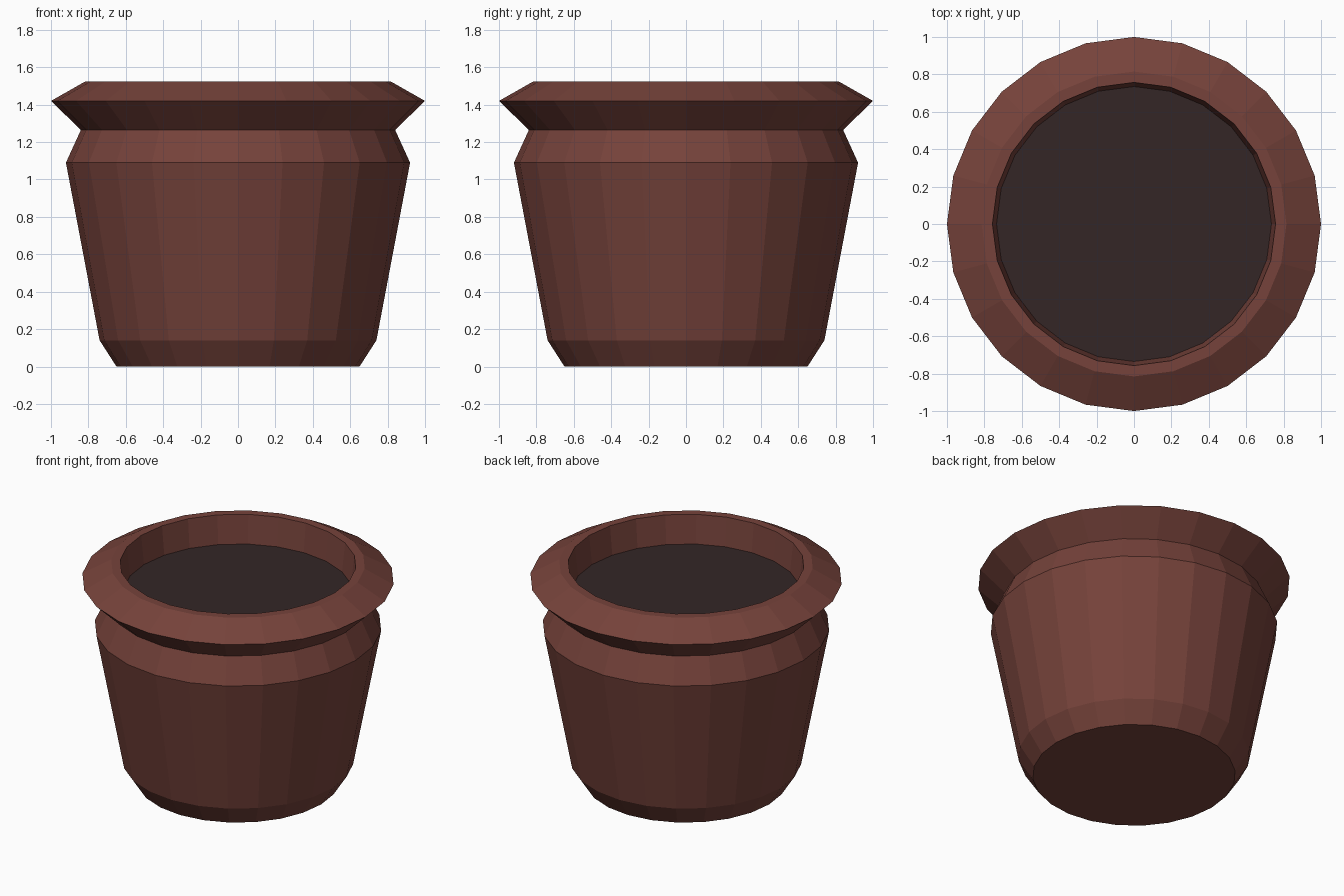
import bpy
import bmesh
from math import cos, sin, tau

SIDES = 24

cube = bpy.data.objects.get("Cube")
if cube:
    bpy.data.objects.remove(cube, do_unlink=True)


def make_material(name, rgb):
    mat = bpy.data.materials.new(name)
    mat.use_nodes = True
    mat.diffuse_color = (*rgb, 1)
    mat.node_tree.nodes["Principled BSDF"].inputs["Base Color"].default_value = (*rgb, 1)
    return mat


def lathe(name, profile, mat, cap_start=False, cap_end=False):
    """Turn a (radius, height) profile around z, with optional flat caps."""
    bm = bmesh.new()
    rings = [[bm.verts.new((r * cos(tau * i / SIDES), r * sin(tau * i / SIDES), z))
              for i in range(SIDES)] for r, z in profile]
    for low, high in zip(rings, rings[1:]):
        for i in range(SIDES):
            j = (i + 1) % SIDES
            bm.faces.new((low[i], low[j], high[j], high[i]))
    if cap_start:
        bm.faces.new(rings[0][::-1])
    if cap_end:
        bm.faces.new(rings[-1])
    mesh = bpy.data.meshes.new(name)
    bm.to_mesh(mesh)
    bm.free()
    mesh.materials.append(mat)
    obj = bpy.data.objects.new(name, mesh)
    bpy.context.collection.objects.link(obj)
    return obj


clay = make_material("red brown clay", (0.18, 0.055, 0.043))
earth = make_material("dark soil", (0.033, 0.019, 0.019))

SOIL_RADIUS, SOIL_HEIGHT = 0.735, 1.325

# Pot: base, tapered body, shoulder, neck, flared rim and inner wall
lathe("pot", [(0.65, 0), (0.74, 0.14), (0.92, 1.09), (0.84, 1.265),
              (1.0, 1.42), (0.815, 1.525), (0.757, 1.525),
              (SOIL_RADIUS, SOIL_HEIGHT)], clay, cap_start=True)

# Soil surface closing the inner wall
lathe("soil", [(SOIL_RADIUS, SOIL_HEIGHT)], earth, cap_end=True)
